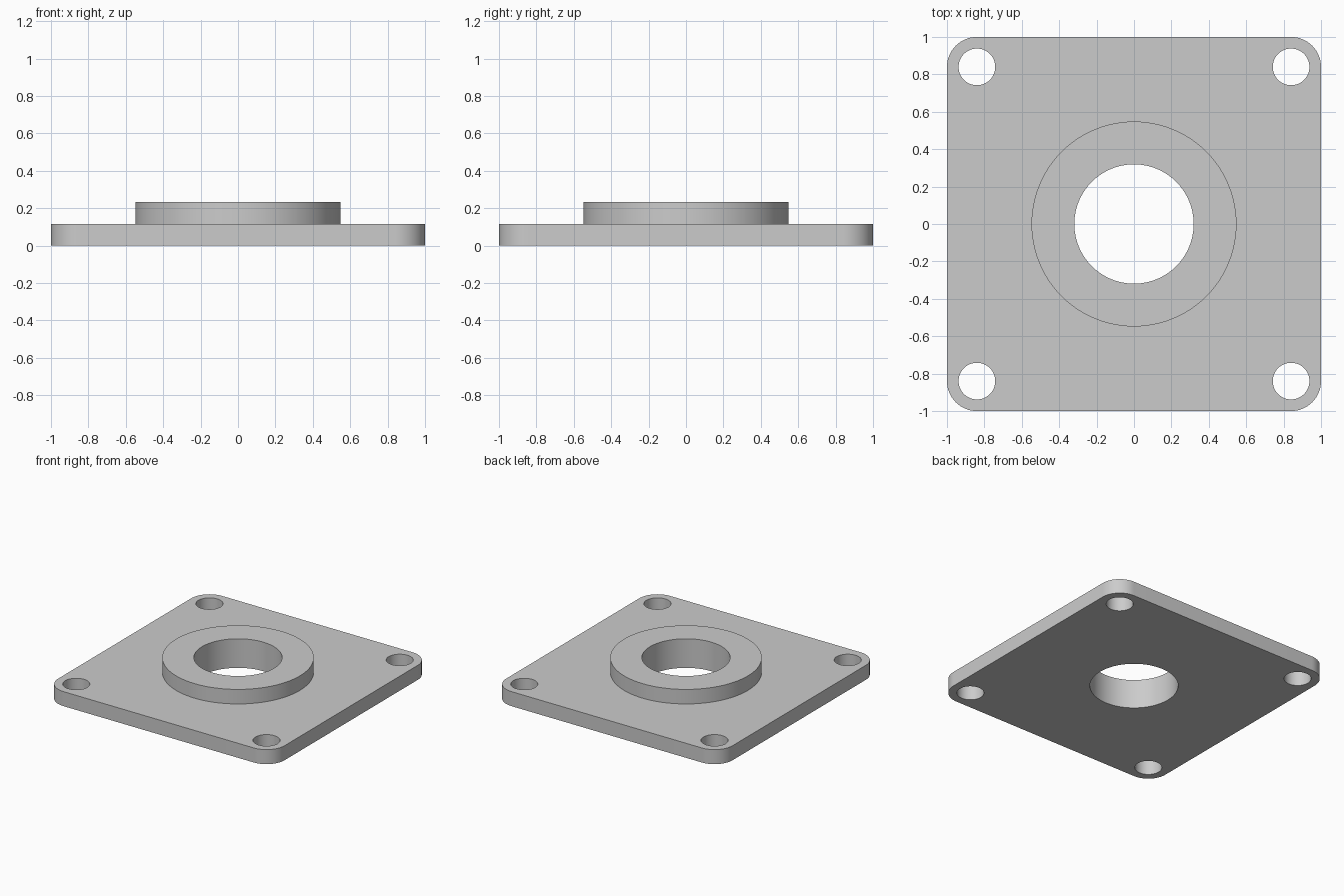
import bpy, bmesh
from math import sin, cos, pi, radians

if "Cube" in bpy.data.objects:
    bpy.data.objects.remove(bpy.data.objects["Cube"])

PLATE_Z, BOSS_Z = 0.116, 0.232
BOSS_R, BORE_R = 0.548, 0.319
HOLE_R, CORNER_R = 0.098, 0.16
C = 1 - CORNER_R                      # bolt holes share the corner centres
CORNERS = [(C, C), (-C, C), (-C, -C), (C, -C)]

bm = bmesh.new()


def circle(r, x=0, y=0, n=96):
    return [(x + r * cos(2 * pi * i / n), y + r * sin(2 * pi * i / n)) for i in range(n)]


def rounded_square(n=16):
    pts = []
    for k, (x, y) in enumerate(CORNERS):
        for i in range(n + 1):
            a = (k + i / n) * pi / 2
            pts.append((x + CORNER_R * cos(a), y + CORNER_R * sin(a)))
    return pts


def loop(pts, z):
    vs = [bm.verts.new((x, y, z)) for x, y in pts]
    return [bm.edges.new((vs[i - 1], vs[i])) for i in range(len(vs))]


def wall(pts, z0, z1):
    """Vertical wall between two heights; returns its bottom and top loops."""
    low, high = loop(pts, z0), loop(pts, z1)
    for a, b in zip(low, high):
        bm.faces.new((a.verts[0], a.verts[1], b.verts[1], b.verts[0]))
    return low, high


def cap(loops):
    """Flat face bounded by an outer loop and any hole loops."""
    bmesh.ops.triangle_fill(bm, edges=[e for l in loops for e in l], use_beauty=True)


# Walls: plate rim, bolt holes, raised boss, through bore
rim = wall(rounded_square(), 0, PLATE_Z)
holes = [wall(circle(HOLE_R, x, y, 48), 0, PLATE_Z) for x, y in CORNERS]
boss = wall(circle(BOSS_R), PLATE_Z, BOSS_Z)
bore = wall(circle(BORE_R), 0, BOSS_Z)

# Flat faces: underside, plate top around the boss, boss top ring
cap([rim[0], bore[0]] + [h[0] for h in holes])
cap([rim[1], boss[0]] + [h[1] for h in holes])
cap([boss[1], bore[1]])

bmesh.ops.recalc_face_normals(bm, faces=bm.faces[:])
mesh = bpy.data.meshes.new("flange_plate")
bm.to_mesh(mesh)
bm.free()

flange = bpy.data.objects.new("flange_plate", mesh)
bpy.context.collection.objects.link(flange)
bpy.context.view_layer.objects.active = flange
flange.select_set(True)
bpy.ops.object.shade_smooth_by_angle(angle=radians(30))
